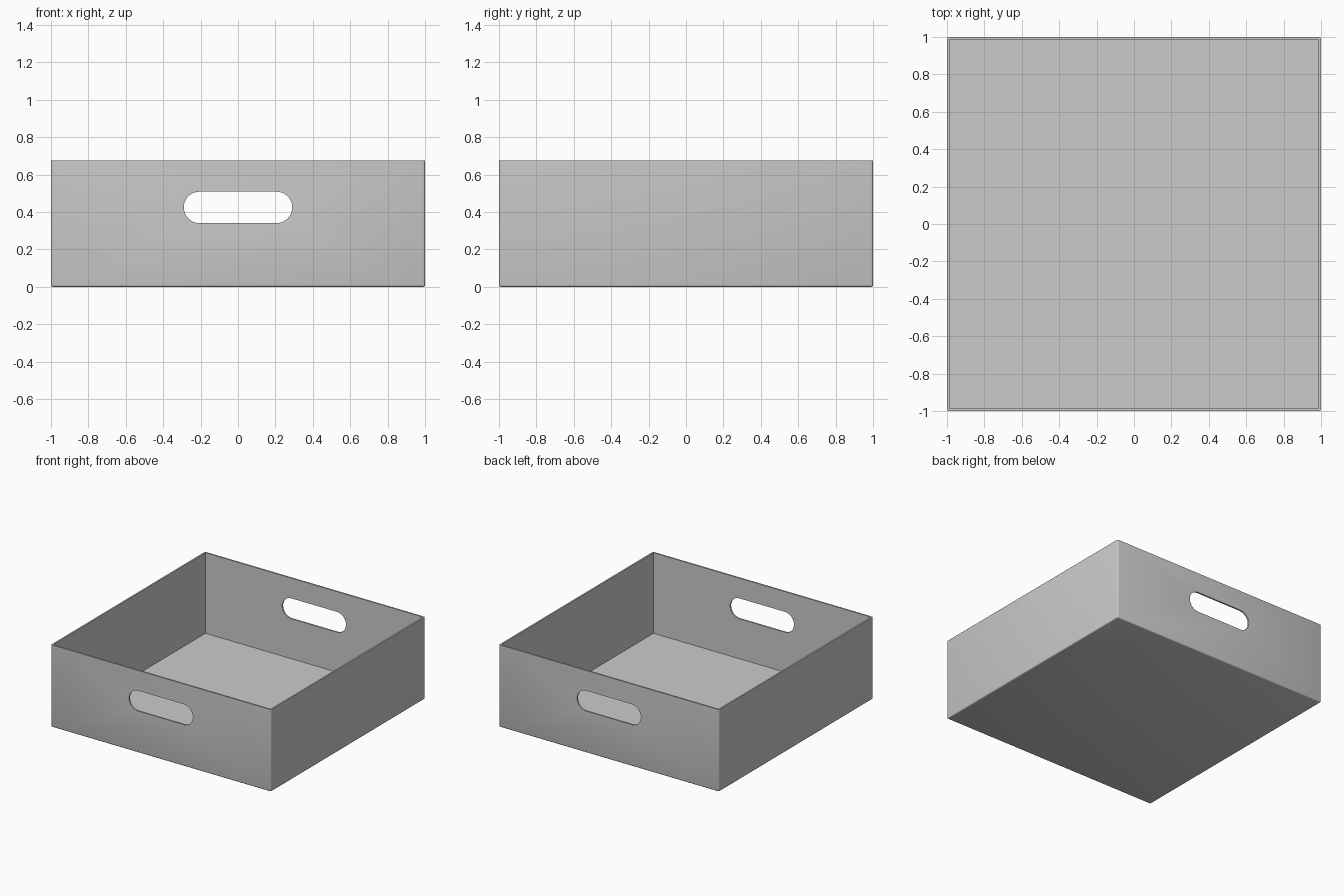
import bpy, bmesh, math

if "Cube" in bpy.data.objects:
    bpy.data.objects.remove(bpy.data.objects["Cube"])

HEIGHT, WALL, ROUND = 0.675, 0.013, 0.01


def make_object(name, bm):
    bmesh.ops.recalc_face_normals(bm, faces=bm.faces[:])
    mesh = bpy.data.meshes.new(name)
    bm.to_mesh(mesh)
    bm.free()
    obj = bpy.data.objects.new(name, mesh)
    bpy.context.collection.objects.link(obj)
    return obj


def box(half, z0, z1):
    bm = bmesh.new()
    bmesh.ops.create_cube(bm, size=2)
    for v in bm.verts:
        v.co.x *= half
        v.co.y *= half
        v.co.z = z1 if v.co.z > 0 else z0
    return bm


# Tray body: outer block with softened corners and base edges
bm = box(1.0, 0.0, HEIGHT)
soft = [e for e in bm.edges if min(v.co.z for v in e.verts) < 0.01]
bmesh.ops.bevel(bm, geom=soft, offset=ROUND, segments=3, profile=0.5, affect='EDGES')
tray = make_object("tray", bm)

# Cavity cutter, open at the top
cavity = make_object("cavity_cutter", box(1.0 - WALL, WALL, HEIGHT + 0.3))

# Handle cutter: one stadium profile running through front and back walls
half_len, radius, zc, n = 0.29, 0.084, 0.425, 16
bm = bmesh.new()
ring = []
for side in (1, -1):
    for i in range(n + 1):
        a = side * (-math.pi / 2 + math.pi * i / n) if side > 0 else math.pi / 2 + math.pi * i / n
        ring.append(bm.verts.new((side * (half_len - radius) + radius * math.cos(a),
                                  -1.2, zc + radius * math.sin(a))))
face = bm.faces.new(ring)
out = bmesh.ops.extrude_face_region(bm, geom=[face])
for v in out["geom"]:
    if isinstance(v, bmesh.types.BMVert):
        v.co.y = 1.2
handles = make_object("handle_cutter", bm)

# Carve the cavity and both hand holes
for cutter in (cavity, handles):
    mod = tray.modifiers.new(cutter.name, 'BOOLEAN')
    mod.operation = 'DIFFERENCE'
    mod.solver = 'EXACT'
    mod.object = cutter
    cutter.hide_render = True
    cutter.display_type = 'WIRE'

# Smooth shading with sharp edges kept
bpy.context.view_layer.objects.active = tray
tray.select_set(True)
for mod in list(tray.modifiers):
    bpy.ops.object.modifier_apply(modifier=mod.name)
bpy.ops.object.shade_smooth_by_angle(angle=math.radians(35))
